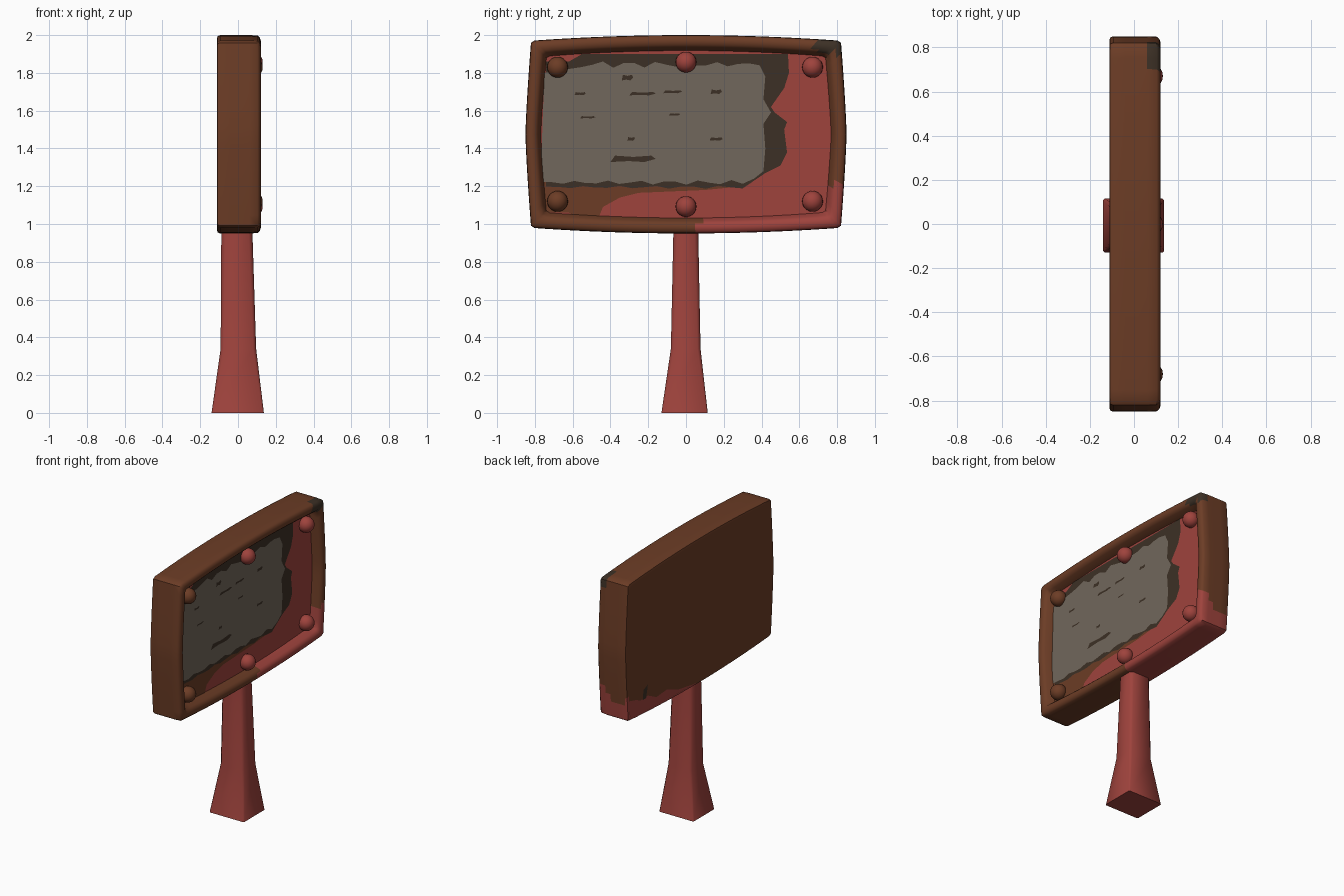
import bpy, bmesh, math
from mathutils import Vector

if "Cube" in bpy.data.objects:
    bpy.data.objects.remove(bpy.data.objects["Cube"])


def make_mat(name, rgb):
    m = bpy.data.materials.new(name)
    m.diffuse_color = (*rgb, 1)
    m.use_nodes = True
    m.node_tree.nodes["Principled BSDF"].inputs["Base Color"].default_value = m.diffuse_color
    return m


BROWN = make_mat("brown_rust", (0.150, 0.046, 0.019))
RED = make_mat("red_paint", (0.345, 0.056, 0.046))
GREY = make_mat("grey_panel", (0.165, 0.136, 0.106))
DARK = make_mat("dark_rust", (0.046, 0.030, 0.019))


def finish(name, bm, mats, smooth=40):
    bmesh.ops.recalc_face_normals(bm, faces=bm.faces)
    me = bpy.data.meshes.new(name)
    bm.to_mesh(me)
    bm.free()
    ob = bpy.data.objects.new(name, me)
    bpy.context.collection.objects.link(ob)
    for m in mats:
        me.materials.append(m)
    if smooth:
        bpy.ops.object.select_all(action='DESELECT')
        ob.select_set(True)
        bpy.context.view_layer.objects.active = ob
        bpy.ops.object.shade_smooth_by_angle(angle=math.radians(smooth))
    return ob


def loft(bm, rings):
    """Join rings of points with quads and return the vertex loops."""
    loops = [[bm.verts.new(p) for p in r] for r in rings]
    for a, b in zip(loops, loops[1:]):
        n = len(a)
        for i in range(n):
            j = (i + 1) % n
            bm.faces.new((a[i], a[j], b[j], b[i]))
    return loops


def outline(x, inset, n_long=32, n_short=18):
    """Bulging rectangle in the y-z plane."""
    hy, hz, cz, k = 0.85 - inset, 0.525 - inset, 1.475, 0.978
    top = [(k * (1 - 2 * i / n_long)) for i in range(n_long + 1)]
    end = [(k * (1 - 2 * i / n_short)) for i in range(n_short + 1)]
    half = [(t * (hy - 0.03), hz - 0.03 * t * t) for t in top]
    half += [(-hy + 0.03 * abs(t) ** 1.3, t * (hz - 0.03)) for t in end]
    pts = half + [(-y, -z) for y, z in half]
    return [Vector((x, y, cz + z)) for y, z in pts]


# Board: solid back, rounded rim and recessed panel
bm = bmesh.new()
profile = [(-0.112, 0.02), (-0.108, 0.006), (-0.095, 0), (-0.04, 0), (0.02, 0),
           (0.06, 0), (0.103, 0.002), (0.115, 0.012), (0.121, 0.03),
           (0.117, 0.052), (0.102, 0.066), (0.055, 0.082)]
loops = loft(bm, [outline(x, i) for x, i in profile])
bm.faces.new(loops[0])
panel = bm.faces.new(loops[-1])
for f in bm.faces:
    c = f.calc_center_median()
    limit = 1.11 + (0.1 if c.x > 0.05 else 0.03 * math.sin(40 * c.x))
    if len(f.verts) > 4:
        continue
    if c.y > 0.07 and c.z < limit:
        f.material_index = 1
    elif c.y > 0.68 and c.z > 1.9 and c.x > 0.05:
        f.material_index = 2
panel.material_index = 1
finish("sign_board", bm, [BROWN, RED, DARK])


def plate(name, x, pts, mat, facing=1):
    """Flat paint patch on the board."""
    bm = bmesh.new()
    f = bm.faces.new([bm.verts.new((x, y, z)) for y, z in pts])
    f.normal_update()
    if f.normal.x * facing < 0:
        f.normal_flip()
    me = bpy.data.meshes.new(name)
    bm.to_mesh(me)
    bm.free()
    me.materials.append(mat)
    ob = bpy.data.objects.new(name, me)
    bpy.context.collection.objects.link(ob)


def ragged(y0, y1, z, amp, n):
    """Wavy line from y0 to y1."""
    return [(y0 + (y1 - y0) * i / n,
             z + amp * (math.sin(2.3 * i) + 0.6 * math.sin(4.1 * i + 1)))
            for i in range(n + 1)]


# Paint patches on the recessed panel
plate("brown_patch", 0.057,
      [(-0.76, 1.04), (-0.46, 1.04), (-0.44, 1.09), (-0.35, 1.14),
       (-0.25, 1.165), (0.1, 1.18), (0.3, 1.20), (0.3, 1.3), (-0.76, 1.3)], BROWN)
plate("dark_border", 0.059,
      ragged(-0.74, 0.3, 1.195, 0.006, 16)
      + [(0.42, 1.27), (0.5, 1.31), (0.535, 1.38), (0.52, 1.5), (0.535, 1.54),
         (0.47, 1.59), (0.45, 1.62), (0.52, 1.72), (0.545, 1.8), (0.54, 1.9),
         (-0.55, 1.9), (-0.62, 1.86), (-0.74, 1.86)], DARK)
plate("grey_face", 0.061,
      ragged(-0.77, 0.3, 1.22, 0.008, 18)
      + [(0.36, 1.24), (0.41, 1.28), (0.42, 1.4), (0.41, 1.53), (0.45, 1.59),
         (0.41, 1.66), (0.42, 1.78), (0.39, 1.84)]
      + ragged(0.33, -0.55, 1.845, 0.012, 16) + [(-0.75, 1.8)], GREY)
plate("red_scrape", 0.059, [(-0.75, 1.045), (-0.6, 1.045), (-0.62, 1.06), (-0.74, 1.06)], RED)

# Rust flecks on the grey face: centre y, centre z, half length, half height
flecks = [(-0.28, 1.345, 0.12, 0.017), (-0.31, 1.775, 0.03, 0.015),
          (-0.23, 1.69, 0.07, 0.009), (-0.07, 1.70, 0.05, 0.008),
          (0.16, 1.70, 0.03, 0.012), (-0.56, 1.69, 0.03, 0.008),
          (-0.52, 1.565, 0.04, 0.006), (-0.06, 1.58, 0.03, 0.006),
          (-0.29, 1.45, 0.02, 0.010), (0.16, 1.45, 0.035, 0.009)]
for y, z, a, b in flecks:
    plate("rust_fleck", 0.063,
          [(y - a, z - b), (y - 0.2 * a, z - 0.7 * b), (y + 0.5 * a, z - b), (y + a, z),
           (y + 0.8 * a, z + b), (y, z + 0.6 * b), (y - 0.8 * a, z + b)], DARK)

# Paint patch and stain on the back
plate("back_red_patch", -0.114,
      [(0.08, 0.972), (0.45, 0.98), (0.795, 1.0), (0.82, 1.13), (0.74, 1.11),
       (0.68, 1.085), (0.6, 1.09), (0.5, 1.04), (0.38, 1.05), (0.25, 1.0)], RED, -1)
plate("back_stain", -0.116,
      [(0.62, 1.08), (0.66, 1.08), (0.65, 1.15), (0.6, 1.17)], DARK, -1)

# Rivets
for y, z, m in [(-0.68, 1.83, BROWN), (0, 1.857, RED), (0.67, 1.83, RED),
                (-0.68, 1.12, BROWN), (0, 1.092, RED), (0.67, 1.12, RED)]:
    bm = bmesh.new()
    bmesh.ops.create_uvsphere(bm, u_segments=20, v_segments=12, radius=0.055)
    bmesh.ops.translate(bm, verts=bm.verts, vec=(0.076, y, z))
    finish("rivet", bm, [m])

# Post: square with softened corners, flared at the foot
bm = bmesh.new()


def post_ring(z, x0, x1, y0, y1, c):
    return [(x0 + c, y0, z), (x1 - c, y0, z), (x1, y0 + c, z), (x1, y1 - c, z),
            (x1 - c, y1, z), (x0 + c, y1, z), (x0, y1 - c, z), (x0, y0 + c, z)]


loops = loft(bm, [post_ring(0.0, -0.14, 0.137, -0.13, 0.115, 0.008),
                  post_ring(0.34, -0.092, 0.096, -0.08, 0.077, 0.016),
                  post_ring(1.0, -0.088, 0.075, -0.066, 0.064, 0.02)])
bm.faces.new(loops[0])
bm.faces.new(loops[-1])
finish("post", bm, [RED], 50)
